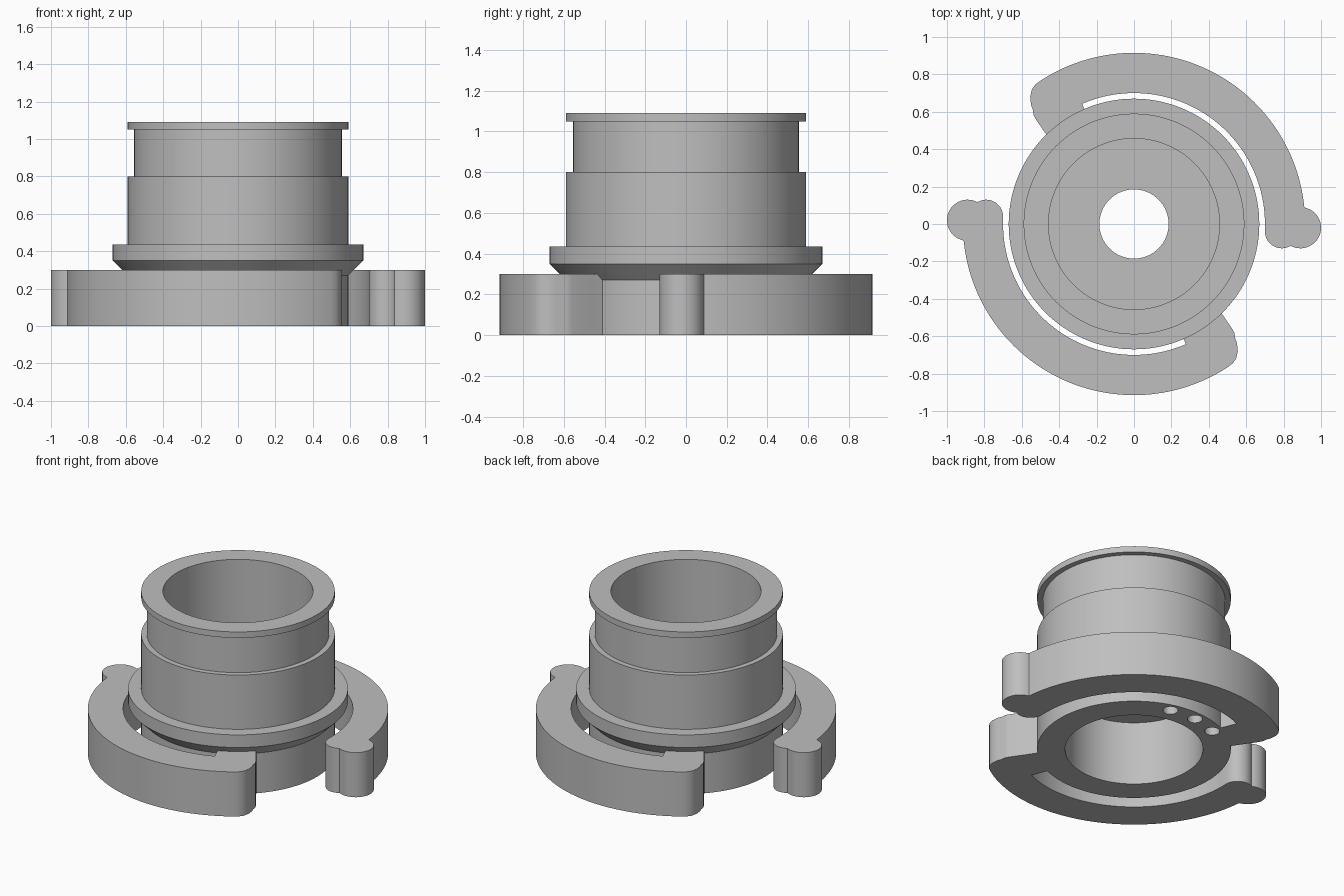
import bpy, bmesh, math
from math import cos, sin, radians

if "Cube" in bpy.data.objects:
    bpy.data.objects.remove(bpy.data.objects["Cube"])

metal = bpy.data.materials.new("grey metal")
metal.diffuse_color = (0.52, 0.52, 0.52, 1)
metal.use_nodes = True
metal.node_tree.nodes["Principled BSDF"].inputs["Base Color"].default_value = metal.diffuse_color


def finish(bm, name):
    bmesh.ops.recalc_face_normals(bm, faces=bm.faces)
    me = bpy.data.meshes.new(name)
    bm.to_mesh(me)
    bm.free()
    ob = bpy.data.objects.new(name, me)
    bpy.context.collection.objects.link(ob)
    me.materials.append(metal)
    return ob


def smooth(ob):
    bpy.ops.object.select_all(action='DESELECT')
    ob.select_set(True)
    bpy.context.view_layer.objects.active = ob
    bpy.ops.object.shade_smooth_by_angle(angle=radians(30))


def lathe(name, profile, n=128):
    """Revolve a closed (radius, z) profile around the z axis."""
    bm = bmesh.new()
    rings = [[bm.verts.new((r * cos(math.tau * i / n), r * sin(math.tau * i / n), z))
              for r, z in profile] for i in range(n)]
    for i in range(n):
        a, b = rings[i], rings[(i + 1) % n]
        for j in range(len(profile)):
            k = (j + 1) % len(profile)
            bm.faces.new((a[j], b[j], b[k], a[k]))
    return finish(bm, name)


def arc(cx, cy, r, a0, a1, n):
    return [(cx + r * cos(radians(a0 + (a1 - a0) * i / n)),
             cy + r * sin(radians(a0 + (a1 - a0) * i / n))) for i in range(n + 1)]


def prism(name, outline, z0, z1):
    bm = bmesh.new()
    f = bm.faces.new([bm.verts.new((x, y, z0)) for x, y in outline])
    top = bmesh.ops.extrude_face_region(bm, geom=[f])["geom"]
    bmesh.ops.translate(bm, vec=(0, 0, z1 - z0),
                        verts=[v for v in top if isinstance(v, bmesh.types.BMVert)])
    return finish(bm, name)


# Stepped tubular body with flange, hose rim and an inner partition
body = lathe("coupling_body", [
    (0.59, 0), (0.59, 0.27), (0.67, 0.35), (0.67, 0.435), (0.59, 0.435),
    (0.59, 0.80), (0.555, 0.80), (0.555, 1.05), (0.59, 1.05), (0.59, 1.09),
    (0.457, 1.09), (0.457, 0.49), (0.185, 0.49), (0.185, 0.43),
    (0.42, 0.43), (0.42, 0)])

# Three small blind holes in the underside of the body
for i, ang in enumerate((75, 95, 115)):
    x, y = 0.525 * cos(radians(ang)), 0.525 * sin(radians(ang))
    cutter = prism(f"hole_cutter_{i + 1}", arc(x, y, 0.046, 0, 348.75, 31), -0.05, 0.07)
    cutter.hide_render = True
    cutter.hide_set(True)
    mod = body.modifiers.new("blind hole", 'BOOLEAN')
    mod.operation = 'DIFFERENCE'
    mod.solver = 'EXACT'
    mod.object = cutter
smooth(body)

# Hooked locking arm: outer arc, blunt nose, web into body, slot, round knob
outline = arc(0, 0, 0.915, 5.6, 123, 56)
outline += [(-0.525, 0.748), (-0.546, 0.72), (-0.555, 0.68), (-0.55, 0.635),
            (-0.54, 0.61), (-0.538, 0.585), (-0.525, 0.56), (-0.47, 0.48)]
outline += arc(0, 0, 0.585, 136, 113.5, 10)
outline += arc(0, 0, 0.70, 113.3, 0, 56)
outline += arc(0.79, -0.04, 0.09, 180, 298, 14)
outline += arc(0.89, -0.02, 0.11, 241, 432, 24)

for name, turn in (("rear_locking_arm", 1), ("front_locking_arm", -1)):
    smooth(prism(name, [(turn * x, turn * y) for x, y in outline], 0, 0.30))
